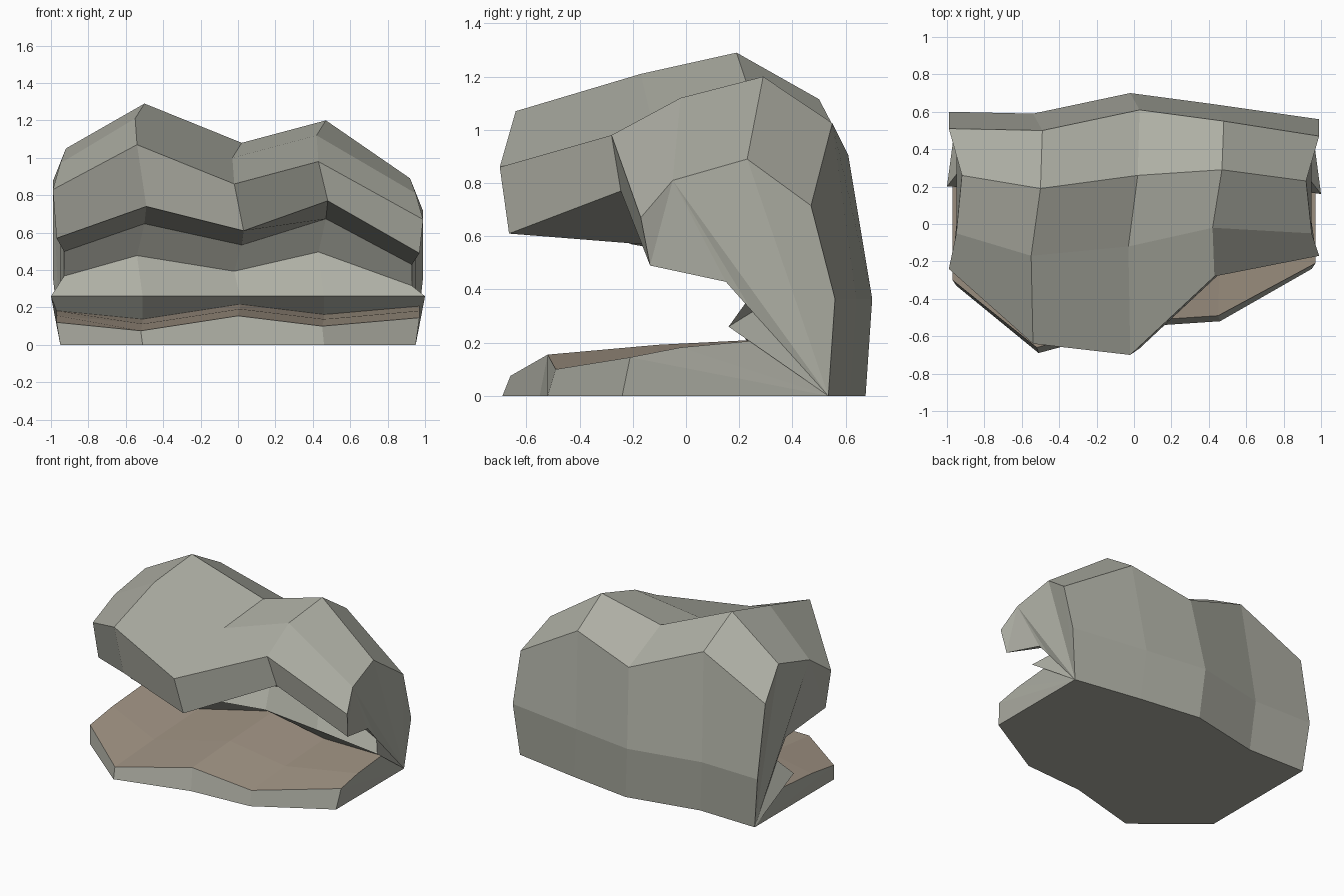
import bpy

if "Cube" in bpy.data.objects:
    bpy.data.objects.remove(bpy.data.objects["Cube"])

# Cross-sections along x:
# x, back y, crest y, mid-roof y, lip y, crest z, underside z, floor rim y, floor rim z
SECTIONS = [
    (-0.98, 0.60, 0.26, -0.05, -0.24, 1.05, 0.57, -0.30, 0.12),
    (-0.51, 0.59, 0.19, -0.17, -0.64, 1.29, 0.74, -0.66, 0.075),
    (0.01, 0.70, 0.26, -0.12, -0.70, 1.08, 0.61, -0.52, 0.155),
    (0.46, 0.64, 0.29, -0.02, -0.28, 1.20, 0.77, -0.49, 0.10),
    (0.98, 0.56, 0.23, -0.05, -0.17, 0.89, 0.49, -0.21, 0.145),
]
# Per profile point: half width at the ends, sideways shift of the inner sections
END_X = [0.95, 0.99, 0.99, 0.92, 0.95, 0.99, 0.97, 0.93, 0.93, 1.0, 0.97, 0.97, 0.97, 0.95]
SHIFT = [0, -0.03, 0.02, 0.01, -0.04, -0.03, 0.02, 0.01, -0.03, 0, 0, 0, -0.01, 0]


def profile(i):
    """C-shaped outline: up the back, over the roof, into the mouth, out along the floor."""
    x, back, crest, mid, lip, h, under, rim, rz = SECTIONS[i]
    inner = back - 0.31
    yz = [(back - 0.025, 0), (back, 0.365), (back - 0.09, h - 0.175), (crest, h),
          (mid, h - 0.08), (lip, h - 0.22), (lip + 0.035, under), (inner - 0.10, under * 0.875),
          (inner, under * 0.645), (inner - 0.09, 0.26), (inner, rz + 0.062),
          ((rim + inner) / 2 - 0.04, rz + 0.037), (rim, rz), (rim - 0.03, 0)]
    pts = []
    for k, (y, z) in enumerate(yz):
        px = x + SHIFT[k]
        if i in (0, len(SECTIONS) - 1):
            px = END_X[k] * (1 if x > 0 else -1)
        pts.append((px, y, z))
    return pts


def make(name, verts, faces, color):
    used = sorted({v for f in faces for v in f})
    index = {v: n for n, v in enumerate(used)}
    me = bpy.data.meshes.new(name)
    me.from_pydata([verts[v] for v in used], [], [[index[v] for v in f] for f in faces])
    me.update()
    ob = bpy.data.objects.new(name, me)
    bpy.context.collection.objects.link(ob)
    mat = bpy.data.materials.new(name)
    mat.diffuse_color = color
    mat.use_nodes = True
    mat.node_tree.nodes["Principled BSDF"].inputs["Base Color"].default_value = mat.diffuse_color
    me.materials.append(mat)
    return ob


N = len(END_X)
verts = [p for i in range(len(SECTIONS)) for p in profile(i)]
rock, floor = [], []
for s in range(len(SECTIONS) - 1):
    for k in range(N):
        a, b = s * N + k, s * N + (k + 1) % N
        face = (a, a + N, b + N, b)
        (floor if k in (10, 11) else rock).append(face)

# End walls: fans from the bottom back corner (0) and the roof front (4)
last = (len(SECTIONS) - 1) * N
tris = [(0, k, k + 1) for k in (1, 2, 3, 8, 9, 10, 11, 12)]
tris += [(4, k, k + 1) for k in (5, 6, 7)] + [(4, 8, 0)]
for a, b, c in tris:
    rock.append((a, b, c))
    rock.append((last + a, last + c, last + b))

make("cave_rock", verts, rock, (0.42, 0.425, 0.37, 1))
make("cave_floor", verts, floor, (0.355, 0.295, 0.23, 1))
